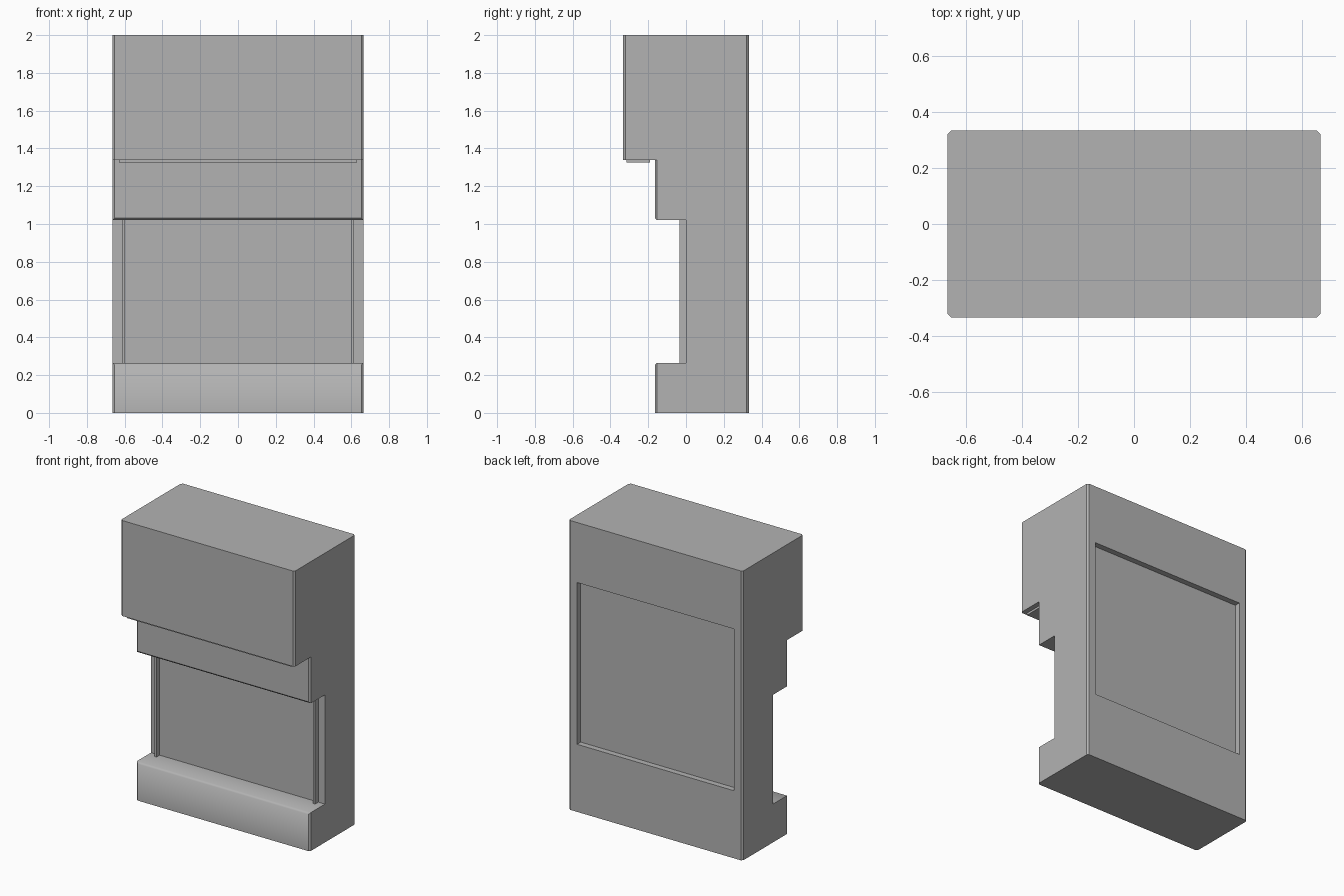
import bpy
import bmesh

if "Cube" in bpy.data.objects:
    bpy.data.objects.remove(bpy.data.objects["Cube"])

W = 0.665      # half width
D = 0.333      # half depth
CHAMFER = 0.012

grey = bpy.data.materials.new("plain grey")
grey.use_nodes = True
colour = (0.45, 0.45, 0.45, 1)
grey.diffuse_color = colour
grey.node_tree.nodes["Principled BSDF"].inputs["Base Color"].default_value = colour


def block(name, x, y, z, chamfer_y=None, lip_z=None):
    """Box from (min, max) ranges; chamfers upright edges at chamfer_y and the lip edge."""
    bm = bmesh.new()
    bmesh.ops.create_cube(bm, size=1)
    for v in bm.verts:
        v.co = [r[0] if c < 0 else r[1] for c, r in zip(v.co, (x, y, z))]
    edges = []
    for e in bm.edges:
        a, b = (v.co for v in e.verts)
        at_y = chamfer_y is not None and abs(a.y - chamfer_y) + abs(b.y - chamfer_y) < 1e-4
        upright = abs(a.z - b.z) > 1e-4
        lip = lip_z is not None and abs(a.z - lip_z) + abs(b.z - lip_z) < 1e-4
        if at_y and (upright or lip):
            edges.append(e)
    if edges:
        bmesh.ops.bevel(bm, geom=edges, offset=CHAMFER, segments=1,
                        affect='EDGES', clamp_overlap=True)
    bmesh.ops.recalc_face_normals(bm, faces=bm.faces)
    mesh = bpy.data.meshes.new(name)
    bm.to_mesh(mesh)
    bm.free()
    mesh.materials.append(grey)
    ob = bpy.data.objects.new(name, mesh)
    bpy.context.collection.objects.link(ob)
    return ob


def combine(target, tool, operation):
    """Apply a boolean and discard the tool."""
    mod = target.modifiers.new("combine", 'BOOLEAN')
    mod.operation = operation
    mod.solver = 'EXACT'
    mod.object = tool
    bpy.context.view_layer.objects.active = target
    bpy.ops.object.modifier_apply(modifier=mod.name)
    bpy.data.objects.remove(tool)


# Cabinet body: back slab with the head, brow and base fused onto it
full = (-W, W)
cabinet = block("cabinet_body", full, (0, D), (0, 2), chamfer_y=D)
head = block("head", full, (-D, 0.1), (1.34, 2), chamfer_y=-D)
brow = block("brow", full, (-0.165, 0.1), (1.02, 1.5), chamfer_y=-0.165, lip_z=1.02)
base = block("base", full, (-0.165, 0.1), (0, 0.265), chamfer_y=-0.165, lip_z=0.265)
for part in (head, brow, base):
    combine(cabinet, part, 'UNION')

# Shallow rectangular recess in the back
cutter = block("recess_cutter", (-0.6, 0.6), (D - 0.04, D + 0.1), (0.467, 1.585))
combine(cabinet, cutter, 'DIFFERENCE')

# Soft shading across the rounded lip of the base
for f in cabinet.data.polygons:
    if f.center.z < 0.27 and f.center.y < 0 and f.normal.z > -0.1 and abs(f.normal.x) < 0.1:
        f.use_smooth = True

# Upright fins framing the front panel
for side, label in ((1, "left"), (-1, "right")):
    xs = sorted((side * 0.599, side * 0.615))
    block(label + "_fin", xs, (-0.035, 0.01), (0.26, 1.025))

# Thin plate under the head
block("underside_plate", (-0.63, 0.63), (-0.315, -0.19), (1.325, 1.345))
